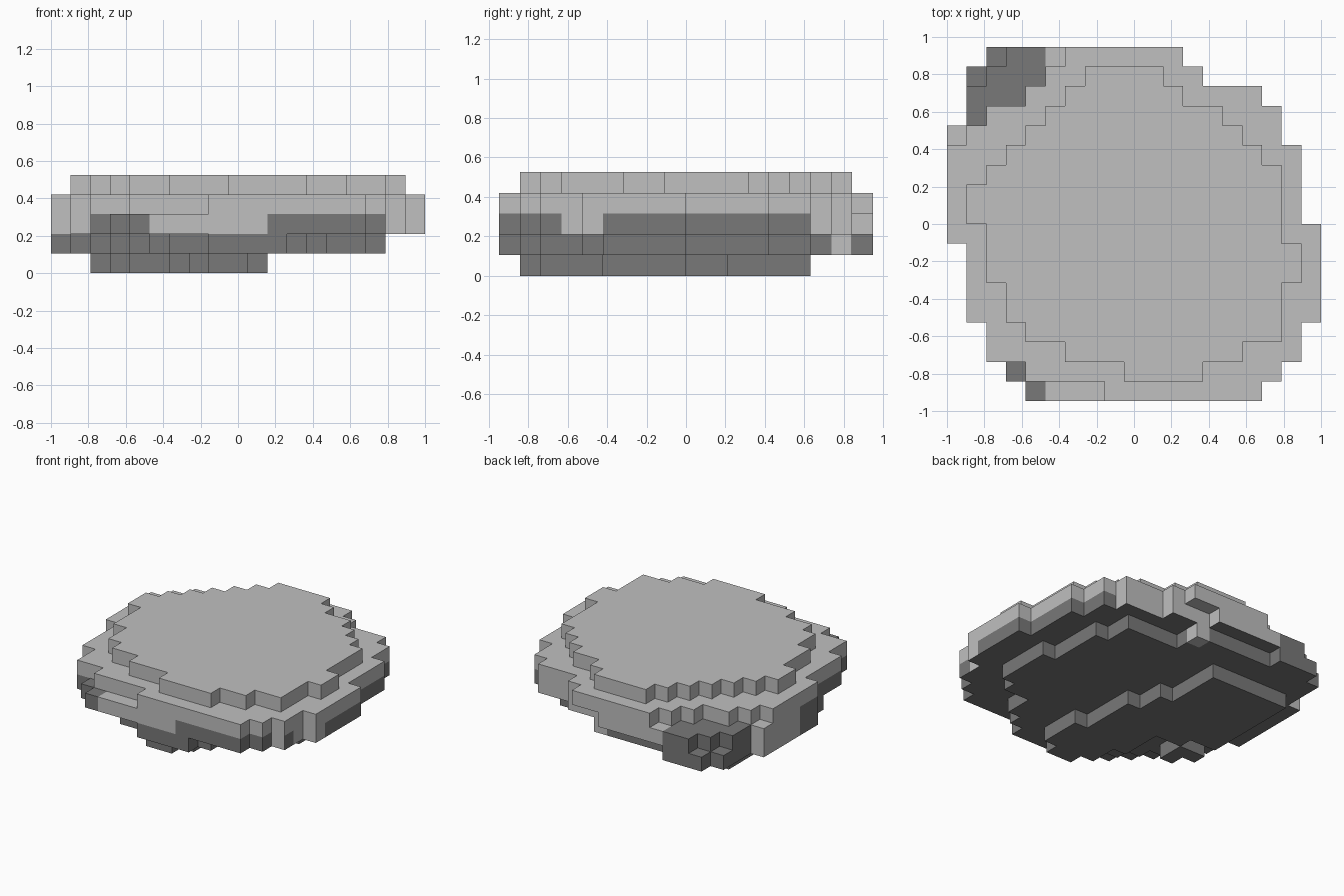
import bpy, bmesh, math
from mathutils import Vector

cube = bpy.data.objects.get("Cube")
if cube:
    bpy.data.objects.remove(cube, do_unlink=True)

CELL = 2 / 19
COLUMNS, ROWS = 19, 18


def make_material(name, value):
    mat = bpy.data.materials.new(name)
    mat.use_nodes = True
    colour = (value, value, value, 1)
    mat.diffuse_color = colour
    mat.node_tree.nodes["Principled BSDF"].inputs["Base Color"].default_value = colour
    return mat


LIGHT, DARK = 0, 1
materials = [make_material("light_grey_stone", 0.525),
             make_material("dark_grey_stone", 0.19)]


def edge_column(outline, row):
    """Follow an outline of (row, column) corners and snap it to the grid."""
    if row <= outline[0][0]:
        return outline[0][1]
    for (row_a, col_a), (row_b, col_b) in zip(outline, outline[1:]):
        if row <= row_b:
            return round(col_a + (col_b - col_a) * (row - row_a) / (row_b - row_a))
    return outline[-1][1]


def fill_layer(level, first_row, last_row, left, right):
    """Occupy the cells between the left and right outlines of one layer."""
    return {(i, j, level)
            for j in range(first_row, last_row + 1)
            for i in range(edge_column(left, j), edge_column(right, j))}


# Outline shared by neighbouring layers
rim_right = [(0, 16), (2, 18), (4, 19), (7, 19), (14, 17), (15, 16), (16, 13)]
last = ROWS - 1

layers = {
    "bottom_slab": fill_layer(
        0, 1, 14,
        left=[(1, 8), (2, 7), (3, 7), (4, 6), (6, 6), (8, 2)],
        right=[(1, 10), (2, 11), (4, 11), (5, 10), (8, 10), (11, 8)]),
    "bottom_stub": {(2, 6, 0), (3, 6, 0), (3, 5, 0)},
    "lower_slab": fill_layer(
        1, 0, last,
        left=[(0, 8), (1, 6), (6, 1), (9, 0), (13, 0), (14, 1), (16, 1), (last, 2)],
        right=[(0, 12), (2, 14), (3, 14), (5, 17), (7, 17), (14, 15),
               (15, 11), (16, 11), (last, 5)]),
    "middle_slab": fill_layer(
        2, 0, last,
        left=[(0, 4), (2, 2), (9, 0), (13, 0), (16, 2), (last, 3)],
        right=rim_right + [(last, 10)]),
    "upper_slab": fill_layer(
        3, 0, last,
        left=[(0, 8), (1, 4), (2, 2), (9, 0), (12, 0), (14, 2), (15, 4), (last, 6)],
        right=rim_right + [(last, 12)]),
    "top_slab": fill_layer(
        4, 1, 16,
        left=[(1, 9), (2, 6), (3, 4), (4, 3), (10, 1), (16, 7)],
        right=[(1, 13), (3, 16.6), (6, 17.8), (11, 16.6), (14, 14), (16, 11)]),
}
filled = set().union(*layers.values())


def cell_colour(i, j, level, normal):
    """Upper layers are light, lower ones dark, the middle ones patchy."""
    if level > 2:
        return LIGHT
    if (i, j, level) == (10, 16, 1):
        return LIGHT
    if level == 0 or normal.z < 0:
        return DARK
    left_patch = i < 2 and 9 < j < 14
    if level == 1:
        return LIGHT if left_patch and i == 0 else DARK
    front_patch = 5 <= i < 11 and j < 4
    front_ends = normal.y < 0 and (i < 2 or i > 16)
    right_patch = i > 11 and j in (3, 4)
    back_patch = i > 4 and j > 14
    patches = (left_patch, front_patch, front_ends, right_patch, back_patch)
    return LIGHT if any(patches) else DARK


axes = [Vector(axis) for axis in ((1, 0, 0), (0, 1, 0), (0, 0, 1))]
directions = axes + [-axis for axis in axes]


def build_slab(name, cells):
    """Make the exposed cell faces of one layer and merge the flat ones."""
    bm = bmesh.new()
    for i, j, k in sorted(cells):
        centre = Vector((i + 0.5 - COLUMNS / 2, j + 0.5 - ROWS / 2, k + 0.5))
        for n in directions:
            if (i + int(n.x), j + int(n.y), k + int(n.z)) in filled:
                continue
            u = Vector((n.y, n.z, n.x))
            v = n.cross(u)
            corners = [centre + (n + side) / 2 for side in (u + v, v - u, -u - v, u - v)]
            face = bm.faces.new([bm.verts.new(c * CELL) for c in corners])
            face.material_index = cell_colour(i, j, k, n)
    bmesh.ops.remove_doubles(bm, verts=bm.verts, dist=CELL / 100)
    bmesh.ops.dissolve_limit(bm, angle_limit=math.radians(1), verts=bm.verts,
                             edges=bm.edges, delimit={'MATERIAL'})
    mesh = bpy.data.meshes.new(name)
    bm.to_mesh(mesh)
    bm.free()
    for mat in materials:
        mesh.materials.append(mat)
    bpy.context.collection.objects.link(bpy.data.objects.new(name, mesh))


for name, cells in layers.items():
    build_slab(name, cells)
